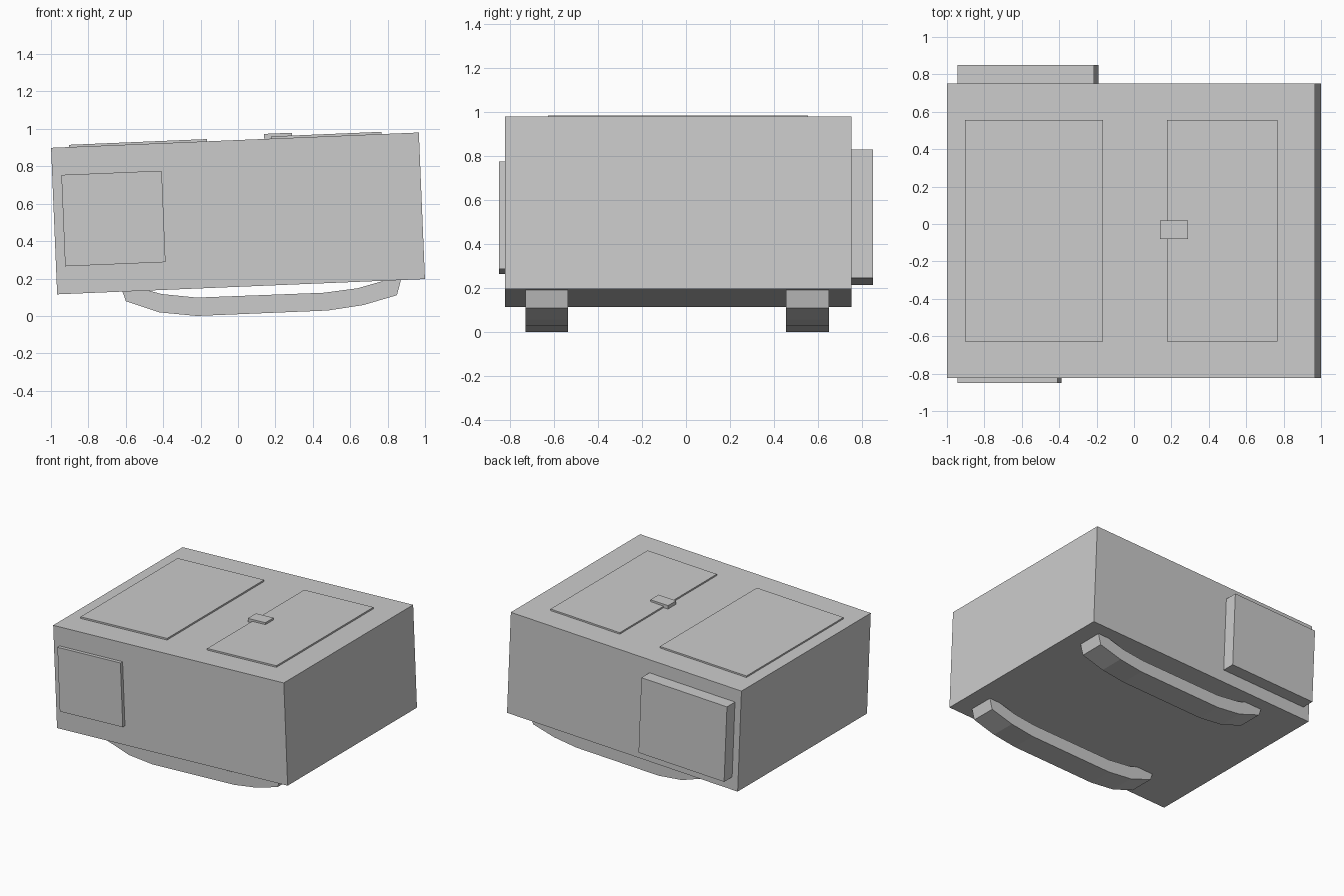
import bpy, bmesh, math
from mathutils import Matrix

if "Cube" in bpy.data.objects:
    bpy.data.objects.remove(bpy.data.objects["Cube"])

# whole cabinet leans slightly: its +x end is raised
TILT = Matrix.Translation((0, 0, 0.548)) @ Matrix.Rotation(-math.radians(2.38), 4, 'Y')


def finish(name, bm):
    bmesh.ops.recalc_face_normals(bm, faces=bm.faces)
    mesh = bpy.data.meshes.new(name)
    bm.to_mesh(mesh)
    bm.free()
    obj = bpy.data.objects.new(name, mesh)
    bpy.context.collection.objects.link(obj)
    return obj


def tilted_box(name, x, y, z):
    """Box from (min, max) ranges in the cabinet's own tilted frame."""
    bm = bmesh.new()
    bmesh.ops.create_cube(bm, size=1)
    for v in bm.verts:
        for i, (lo, hi) in enumerate((x, y, z)):
            v.co[i] = hi if v.co[i] > 0 else lo
    obj = finish(name, bm)
    obj.matrix_world = TILT
    return obj


def runner(name, profile, y0, y1):
    """Side profile (x, z) extruded across y."""
    bm = bmesh.new()
    face = bm.faces.new([bm.verts.new((x, y0, z)) for x, z in profile])
    ext = bmesh.ops.extrude_face_region(bm, geom=[face])['geom']
    verts = [g for g in ext if isinstance(g, bmesh.types.BMVert)]
    bmesh.ops.translate(bm, verts=verts, vec=(0, y1 - y0, 0))
    return finish(name, bm)


FRONT, BACK, TOP = -0.823, 0.752, 0.392

# main body
tilted_box("body", (-0.984, 0.984), (FRONT, BACK), (-TOP, TOP))

# side panels
tilted_box("front_panel", (-0.935, -0.398), (-0.85, FRONT + 0.01), (-0.244, 0.245))
tilted_box("back_box", (-0.933, -0.203), (BACK - 0.01, 0.85), (-0.294, 0.291))

# lid panels and latch on top
tilted_box("large_lid", (-0.888, -0.149), (-0.627, 0.555), (TOP - 0.01, TOP + 0.012))
tilted_box("small_lid", (0.193, 0.784), (-0.627, 0.555), (TOP - 0.01, TOP + 0.012))
tilted_box("latch", (0.157, 0.307), (-0.08, 0.02), (TOP - 0.01, TOP + 0.027))

# curved runners underneath
PROFILE = [(-0.635, 0.185), (-0.60, 0.083), (-0.42, 0.023), (-0.22, 0.004),
           (0.48, 0.033), (0.67, 0.062), (0.85, 0.115), (0.877, 0.22),
           (0.64, 0.152), (0.46, 0.128), (-0.22, 0.102), (-0.41, 0.121)]
PROFILE = [(x, z - 0.004) for x, z in PROFILE]
runner("front_runner", PROFILE, -0.73, -0.535)
runner("back_runner", PROFILE, 0.455, 0.65)
